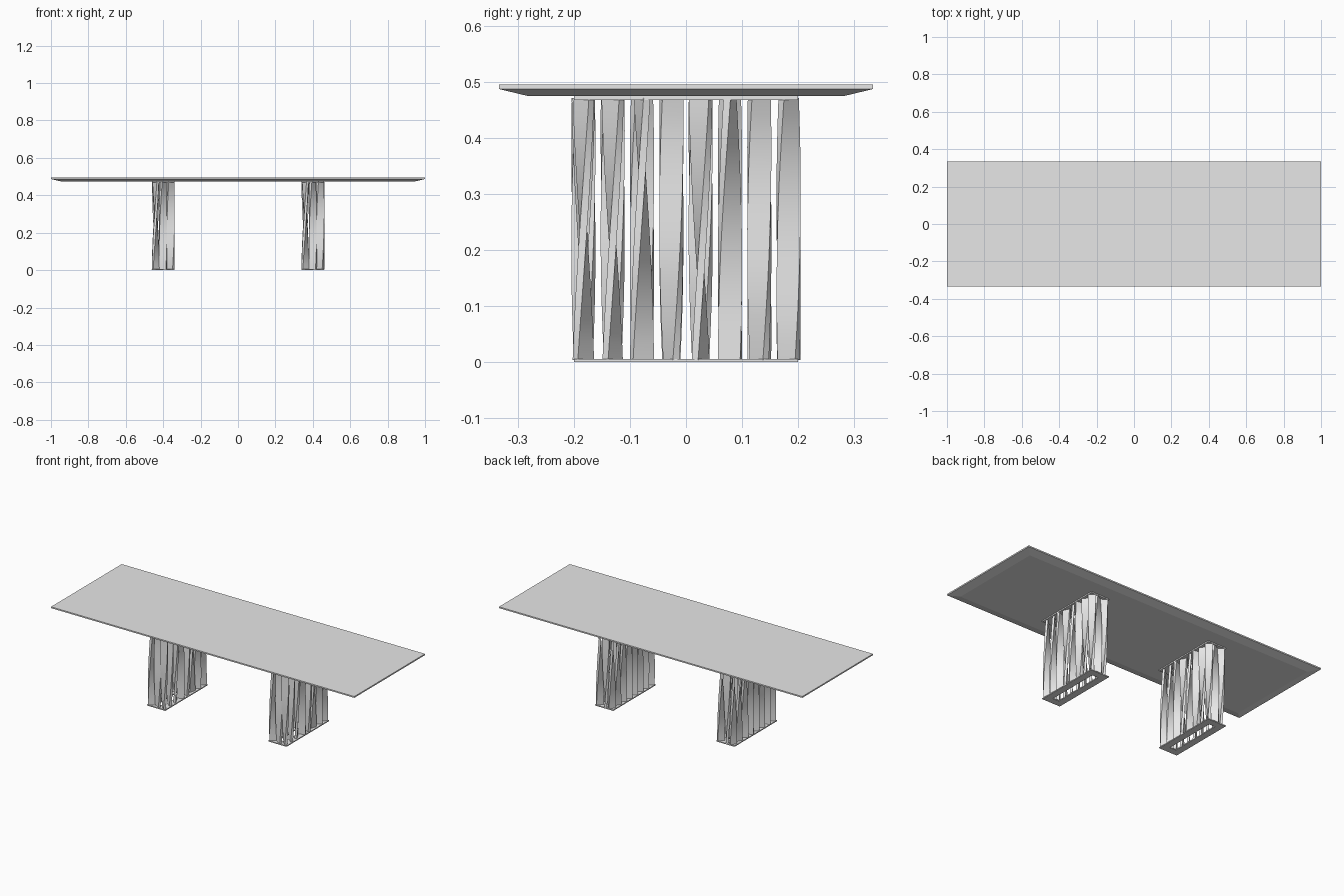
import bpy, bmesh, math, random

random.seed(4)
cube = bpy.data.objects.get("Cube")
if cube:
    bpy.data.objects.remove(cube, do_unlink=True)

grey = bpy.data.materials.new("light_grey")
grey.use_nodes = True
grey.diffuse_color = (0.8, 0.8, 0.8, 1)
grey.node_tree.nodes["Principled BSDF"].inputs["Base Color"].default_value = (0.8, 0.8, 0.8, 1)


def rect(hx, hy, z, angle=0, cx=0, cy=0):
    """Corners of a rectangle turned about its own centre."""
    c, s = math.cos(angle), math.sin(angle)
    return [(cx + x * c - y * s, cy + x * s + y * c, z)
            for x, y in ((-hx, -hy), (hx, -hy), (hx, hy), (-hx, hy))]


def loft(bm, sections, closed=False):
    """Skin a stack of four-cornered sections, capped or joined end to end."""
    rings = [[bm.verts.new(p) for p in s] for s in sections]
    pairs = list(zip(rings, rings[1:]))
    if closed:
        pairs.append((rings[-1], rings[0]))
    else:
        bm.faces.new(rings[0][::-1])
        bm.faces.new(rings[-1])
    for a, b in pairs:
        for i in range(4):
            j = (i + 1) % 4
            bm.faces.new((a[i], a[j], b[j], b[i]))


def finish(bm, name, smooth=False):
    bmesh.ops.recalc_face_normals(bm, faces=bm.faces)
    mesh = bpy.data.meshes.new(name)
    bm.to_mesh(mesh)
    bm.free()
    mesh.materials.append(grey)
    ob = bpy.data.objects.new(name, mesh)
    bpy.context.collection.objects.link(ob)
    if smooth:
        bpy.ops.object.select_all(action='DESELECT')
        bpy.context.view_layer.objects.active = ob
        ob.select_set(True)
        bpy.ops.object.shade_smooth_by_angle(angle=math.radians(35))
    return ob


# Tabletop with an undercut edge
bm = bmesh.new()
loft(bm, [rect(0.95, 0.283, 0.475), rect(1, 0.333, 0.487), rect(1, 0.333, 0.495)])
finish(bm, "tabletop")


# Rectangular ring plate that holds the slats
def frame(name, z0, z1):
    bm = bmesh.new()
    loft(bm, [rect(0.06, 0.2, z0), rect(0.06, 0.2, z1),
              rect(0.02, 0.16, z1), rect(0.02, 0.16, z0)], closed=True)
    return finish(bm, name)


# Flat slat making a quarter turn from floor to top
def add_slat(bm, x, y, start, steps=16):
    loft(bm, [rect(0.0065, 0.0205, 0.004 + 0.467 * i / steps,
                   math.radians(start + 90 * i / steps), x, y)
              for i in range(steps + 1)])


def slats(name):
    bm = bmesh.new()
    outer_starts = (45, 50, 25, -65, 60, -15, -55, -40)
    for k, start in enumerate(outer_starts):
        y = -0.183 + k * 0.366 / 7
        add_slat(bm, 0.04, y, start)
        add_slat(bm, -0.04, y, random.uniform(-65, -25))
    for y in (-0.183, 0.183):
        add_slat(bm, 0, y, random.uniform(20, 70))
    return finish(bm, name, smooth=True)


# Two identical pedestals
parts = [frame("left_base_frame", 0, 0.006), frame("left_top_frame", 0.468, 0.4752),
         slats("left_twisted_slats")]
for ob in parts:
    twin = ob.copy()
    twin.name = ob.name.replace("left", "right")
    bpy.context.collection.objects.link(twin)
    ob.location.x, twin.location.x = 0.4, -0.4
